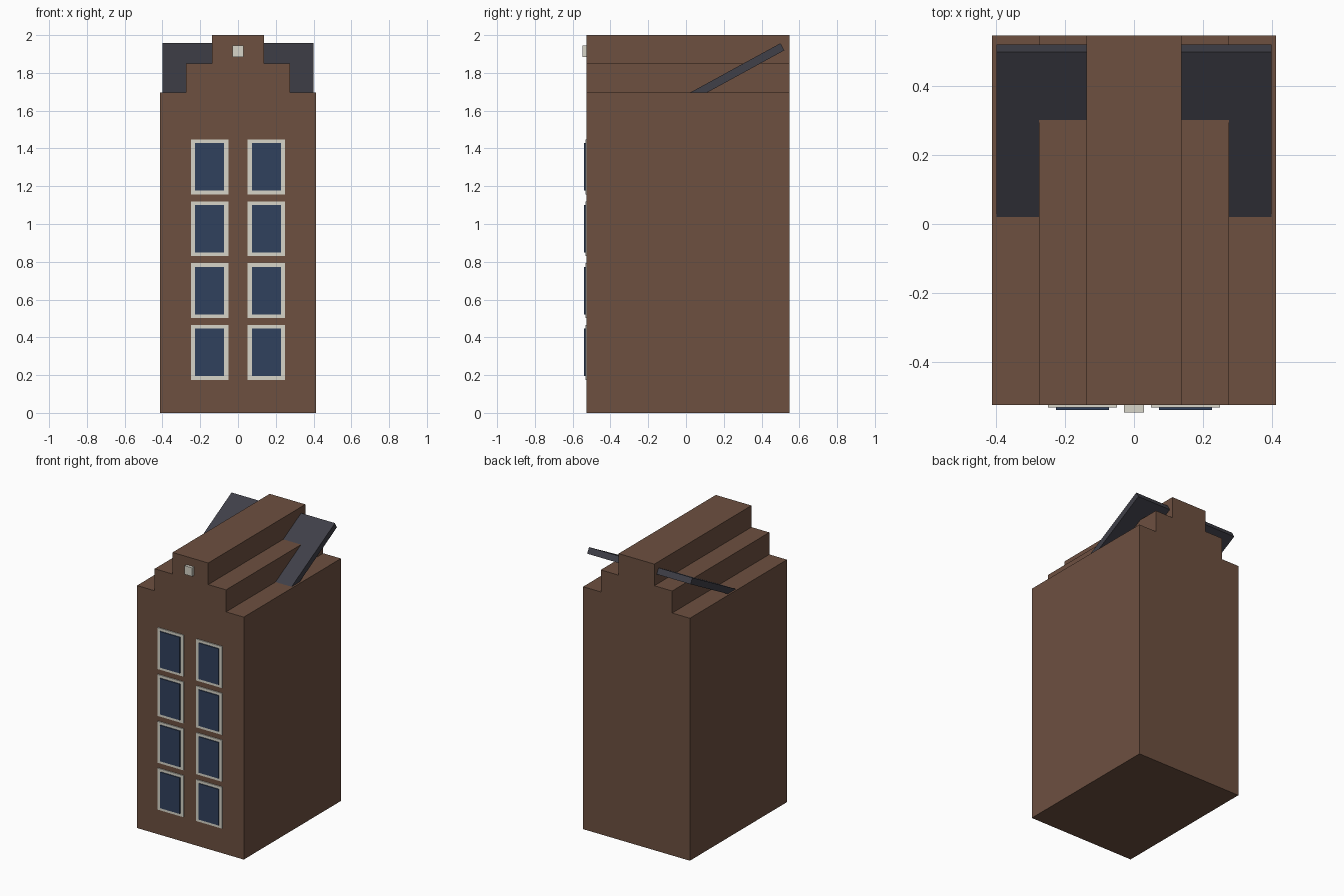
import bpy
from math import radians

cube = bpy.data.objects.get("Cube")
if cube:
    bpy.data.objects.remove(cube, do_unlink=True)


def material(name, color):
    mat = bpy.data.materials.new(name)
    mat.use_nodes = True
    mat.diffuse_color = (*color, 1)
    mat.node_tree.nodes["Principled BSDF"].inputs["Base Color"].default_value = (*color, 1)
    return mat


brick = material("brown brick", (0.153, 0.080, 0.051))
slate = material("dark slate", (0.050, 0.050, 0.065))
trim = material("off white trim", (0.68, 0.66, 0.58))
glass = material("blue glass", (0.030, 0.053, 0.110))


def box(name, x, y, z, mat):
    """Box spanning the given (low, high) ranges."""
    spans = (x, y, z)
    bpy.ops.mesh.primitive_cube_add(size=1, location=[(a + b) / 2 for a, b in spans])
    obj = bpy.context.object
    obj.name = name
    obj.scale = [b - a for a, b in spans]
    bpy.ops.object.transform_apply(location=False, rotation=False, scale=True)
    obj.data.materials.append(mat)
    return obj


FRONT, BACK = -0.526, 0.547
depth = (FRONT, BACK)

# Walls and stepped gable
tiers = [("house_body", 0.413, 0, 1.543), ("gable_base", 0.413, 1.543, 1.695),
         ("gable_middle", 0.276, 1.695, 1.849), ("gable_top", 0.138, 1.849, 2.0)]
for name, half, low, high in tiers:
    box(name, (-half, half), depth, (low, high), brick)

# Tilted roof slab running through the gable
slab = box("roof_slab", (-0.4, 0.4), (-1.13, 0), (-0.043, 0), slate)
for v in slab.data.vertices:
    v.co += slab.location
slab.location = (0, 0.50, 1.957)
slab.rotation_euler.x = radians(28.65)

# Windows: pale frame with a raised pane
for row in range(4):
    z = 0.32 + row * 0.3275
    for side, x in (("right", -0.15), ("left", 0.15)):
        box(f"window_frame_{side}_{row + 1}", (x - 0.1, x + 0.1),
            (FRONT - 0.007, FRONT), (z - 0.145, z + 0.145), trim)
        box(f"window_pane_{side}_{row + 1}", (x - 0.077, x + 0.077),
            (FRONT - 0.014, FRONT), (z - 0.126, z + 0.126), glass)

# Hoisting block at the top of the gable
box("hoist_block", (-0.029, 0.029), (-0.547, FRONT), (1.884, 1.944), trim)
